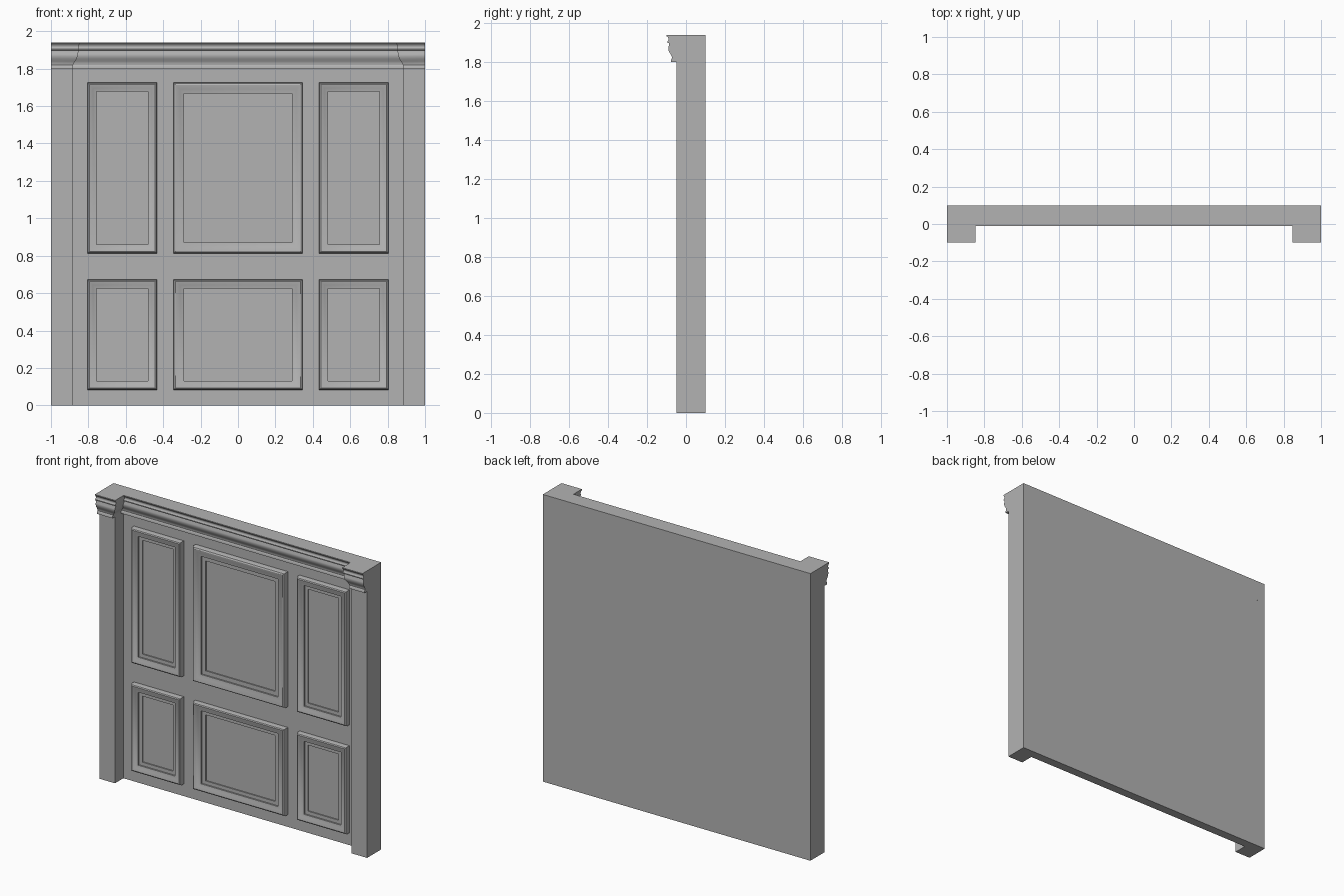
import bpy
import math

if "Cube" in bpy.data.objects:
    bpy.data.objects.remove(bpy.data.objects["Cube"], do_unlink=True)

grey = bpy.data.materials.new("painted grey")
grey.use_nodes = True
grey.diffuse_color = (0.45, 0.45, 0.45, 1)
grey.node_tree.nodes["Principled BSDF"].inputs["Base Color"].default_value = (0.45, 0.45, 0.45, 1)

BACK, STEP, TOP = 0.1, 0.09, 1.94
WALL = 0.04


def loft(name, rings, smooth=False):
    """Skin a stack of equal closed rings and cap both ends."""
    n = len(rings[0])
    verts = [p for ring in rings for p in ring]
    faces = [tuple(reversed(range(n))), tuple(range(len(verts) - n, len(verts)))]
    for r in range(len(rings) - 1):
        for i in range(n):
            j = (i + 1) % n
            faces.append((r * n + i, r * n + j, (r + 1) * n + j, (r + 1) * n + i))
    mesh = bpy.data.meshes.new(name)
    mesh.from_pydata(verts, [], faces)
    mesh.materials.append(grey)
    obj = bpy.data.objects.new(name, mesh)
    bpy.context.collection.objects.link(obj)
    if smooth:
        bpy.ops.object.select_all(action="DESELECT")
        obj.select_set(True)
        bpy.context.view_layer.objects.active = obj
        bpy.ops.object.shade_smooth_by_angle(angle=math.radians(35))
    return obj


def outline(front, inner, z):
    """Plan of the wall with a projecting pier at each end."""
    half = [(inner, front + STEP), (inner, front), (1, front), (1, BACK)]
    return [(-x, y, z) for x, y in reversed(half)] + [(x, y, z) for x, y in half]


# Wall with end piers
loft("wall_and_piers", [outline(-0.05, 0.885, z) for z in (0, 1.8)])

# Crown moulding: front depth, inner pier edge, height
crown = [(-0.077, 0.885, 1.8), (-0.077, 0.884, 1.812), (-0.072, 0.882, 1.82),
         (-0.073, 0.877, 1.83), (-0.078, 0.87, 1.84), (-0.086, 0.863, 1.852),
         (-0.091, 0.858, 1.865), (-0.091, 0.856, 1.878), (-0.086, 0.854, 1.888),
         (-0.086, 0.853, 1.897), (-0.096, 0.852, 1.899), (-0.096, 0.851, 1.905),
         (-0.09, 0.85, 1.912), (-0.089, 0.85, 1.92), (-0.093, 0.849, 1.928),
         (-0.1, 0.848, 1.934), (-0.1, 0.848, TOP)]
loft("crown_moulding", [outline(*row) for row in crown], smooth=True)

# Raised panel section: inset from the rim, depth
section = [(0, WALL), (0, 0.014), (0.004, 0.006), (0.012, 0.002), (0.02, 0.004),
           (0.035, 0.011), (0.057, 0.016), (0.057, 0.026), (0.085, 0.026), (0.085, 0.034)]


def panel(name, x0, x1, z0, z1, kx, kz):
    rings = []
    for inset, y in section:
        a, b = inset * kx, inset * kz
        rings.append([(x0 + a, y, z0 + b), (x1 - a, y, z0 + b),
                      (x1 - a, y, z1 - b), (x0 + a, y, z1 - b)])
    loft(name, rings, smooth=True)


# Two rows of three panels
for row, z0, z1, k in (("lower", 0.083, 0.672, 0.84), ("upper", 0.813, 1.725, 1)):
    panel(row + "_centre_panel", -0.345, 0.345, z0, z1, 1, k)
    for side, s in (("left", 1), ("right", -1)):
        x0, x1 = sorted((s * 0.433, s * 0.805))
        panel(f"{row}_{side}_panel", x0, x1, z0, z1, 0.84, 0.84)
